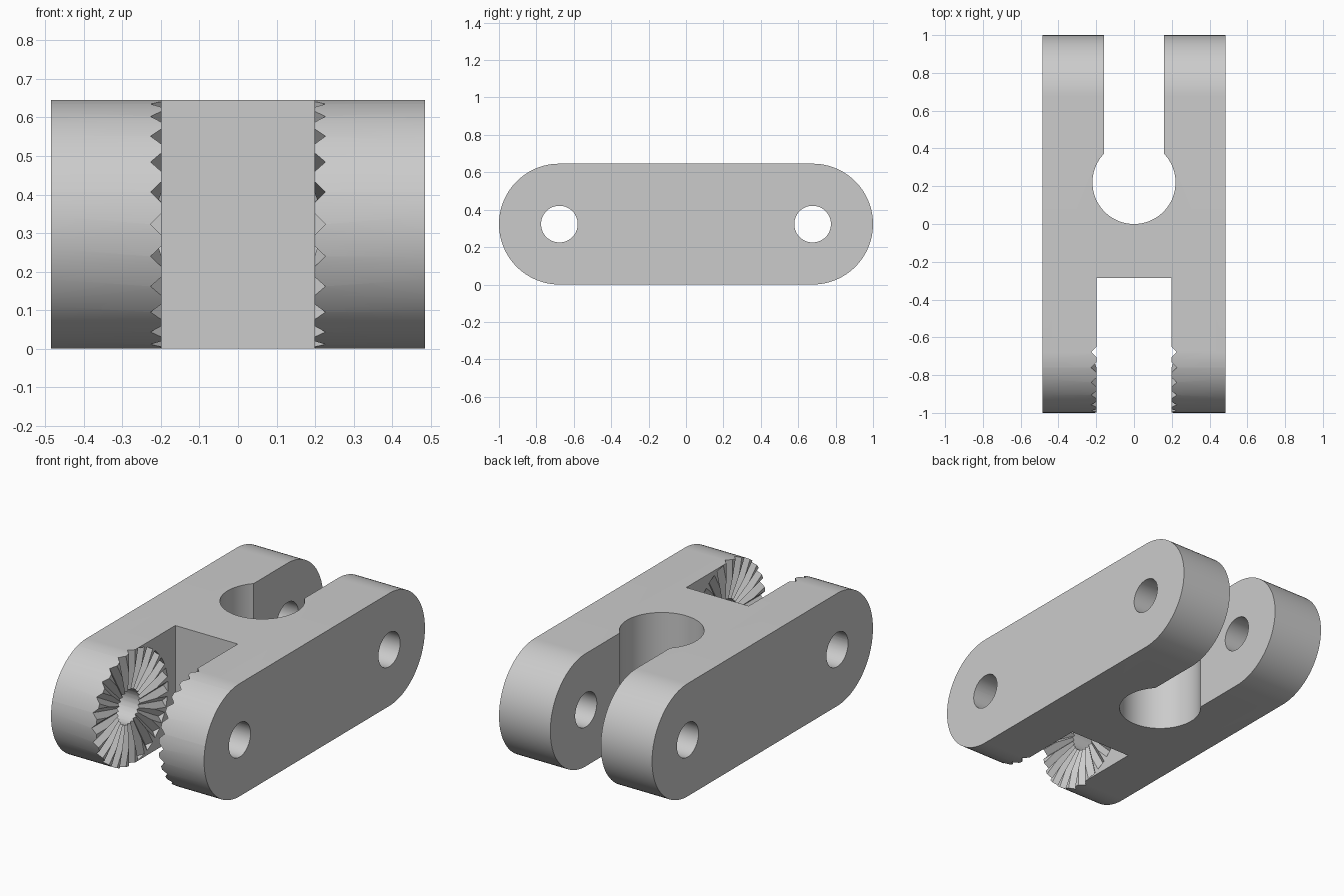
import bpy
import bmesh
from math import radians, sin, cos, pi
from mathutils import Matrix, Vector

HALF_W, R, PIVOT = 0.485, 0.323, 0.677   # half width, end radius, pivot distance
SLOT, TEETH, GROOVE = 0.198, 24, 0.029   # fork half gap, grooves per face, groove depth

default = bpy.data.objects.get("Cube")
if default:
    bpy.data.objects.remove(default, do_unlink=True)

steel = bpy.data.materials.new("plain grey")
steel.use_nodes = True
GREY = (0.6, 0.6, 0.6, 1.0)
steel.diffuse_color = GREY
steel.node_tree.nodes["Principled BSDF"].inputs["Base Color"].default_value = GREY


def add_object(name, bm):
    bmesh.ops.recalc_face_normals(bm, faces=bm.faces)
    mesh = bpy.data.meshes.new(name)
    bm.to_mesh(mesh)
    bm.free()
    obj = bpy.data.objects.new(name, mesh)
    bpy.context.collection.objects.link(obj)
    return obj


def prism(name, points, offset):
    """Extrude a closed profile of 3D points along an offset."""
    bm = bmesh.new()
    face = bm.faces.new([bm.verts.new(p) for p in points])
    grown = bmesh.ops.extrude_face_region(bm, geom=[face])["geom"]
    verts = [v for v in grown if isinstance(v, bmesh.types.BMVert)]
    bmesh.ops.translate(bm, verts=verts, vec=offset)
    if face.is_valid and len(bm.faces) < len(points) + 2:
        bm.faces.new([v for v in face.verts])
    return add_object(name, bm)


def box(name, low, high):
    bm = bmesh.new()
    low, high = Vector(low), Vector(high)
    size = Matrix.Diagonal((*(high - low), 1))
    bmesh.ops.create_cube(bm, size=1, matrix=Matrix.Translation((low + high) / 2) @ size)
    return add_object(name, bm)


def cylinder(name, centre, radius, length, axis):
    bm = bmesh.new()
    turn = Matrix.Rotation(pi / 2, 4, "Y") if axis == "X" else Matrix.Identity(4)
    bmesh.ops.create_cone(bm, cap_ends=True, segments=72, radius1=radius, radius2=radius,
                          depth=length, matrix=Matrix.Translation(centre) @ turn)
    return add_object(name, bm)


def groove(side, angle):
    """Square bar turned on its edge, lying radially on a fork face."""
    bm = bmesh.new()
    start, end = 0.07, 0.325
    edge = GROOVE * 2 ** 0.5
    spin = Matrix.Translation((side * SLOT, -PIVOT, R)) @ Matrix.Rotation(angle, 4, "X")
    place = Matrix.Translation((0, (start + end) / 2, 0)) @ Matrix.Rotation(pi / 4, 4, "Y")
    bmesh.ops.create_cube(bm, size=1, matrix=spin @ place @
                          Matrix.Diagonal((edge, end - start, edge, 1)))
    return add_object("groove_cutter", bm)


# Round-ended body
profile = []
for sign in (1, -1):
    for i in range(49):
        a = -pi / 2 + pi * i / 48
        profile.append((-HALF_W, sign * (PIVOT + R * cos(a)), R + sign * R * sin(a)))
body = prism("double_fork_link", profile, (2 * HALF_W, 0, 0))

# Fork slots, relief bore and pivot holes
cutters = [
    box("front_slot_cutter", (-SLOT, -1.2, -0.2), (SLOT, -0.285, 0.9)),
    box("rear_slot_cutter", (-0.16, 0.22, -0.2), (0.16, 1.2, 0.9)),
    cylinder("relief_bore_cutter", (0, 0.22, R), 0.22, 1.2, "Z"),
    cylinder("front_pivot_cutter", (0, -PIVOT, R), 0.098, 1.4, "X"),
    cylinder("rear_pivot_cutter", (0, PIVOT, R), 0.098, 1.4, "X"),
]
# Radial serrations on both front fork faces
for side in (-1, 1):
    for i in range(TEETH):
        cutters.append(groove(side, 2 * pi * i / TEETH))

for cutter in cutters:
    cutter.hide_render = True
    mod = body.modifiers.new(cutter.name, "BOOLEAN")
    mod.operation = "DIFFERENCE"
    mod.solver = "EXACT"
    mod.object = cutter

# Bake the cuts, then drop the cutters
graph = bpy.context.evaluated_depsgraph_get()
finished = bpy.data.meshes.new_from_object(body.evaluated_get(graph))
body.modifiers.clear()
body.data = finished
for cutter in cutters:
    bpy.data.objects.remove(cutter, do_unlink=True)

body.data.materials.clear()
body.data.materials.append(steel)
for poly in body.data.polygons:
    poly.material_index = 0

bpy.ops.object.select_all(action="DESELECT")
body.select_set(True)
bpy.context.view_layer.objects.active = body
bpy.ops.object.shade_smooth_by_angle(angle=radians(25))
